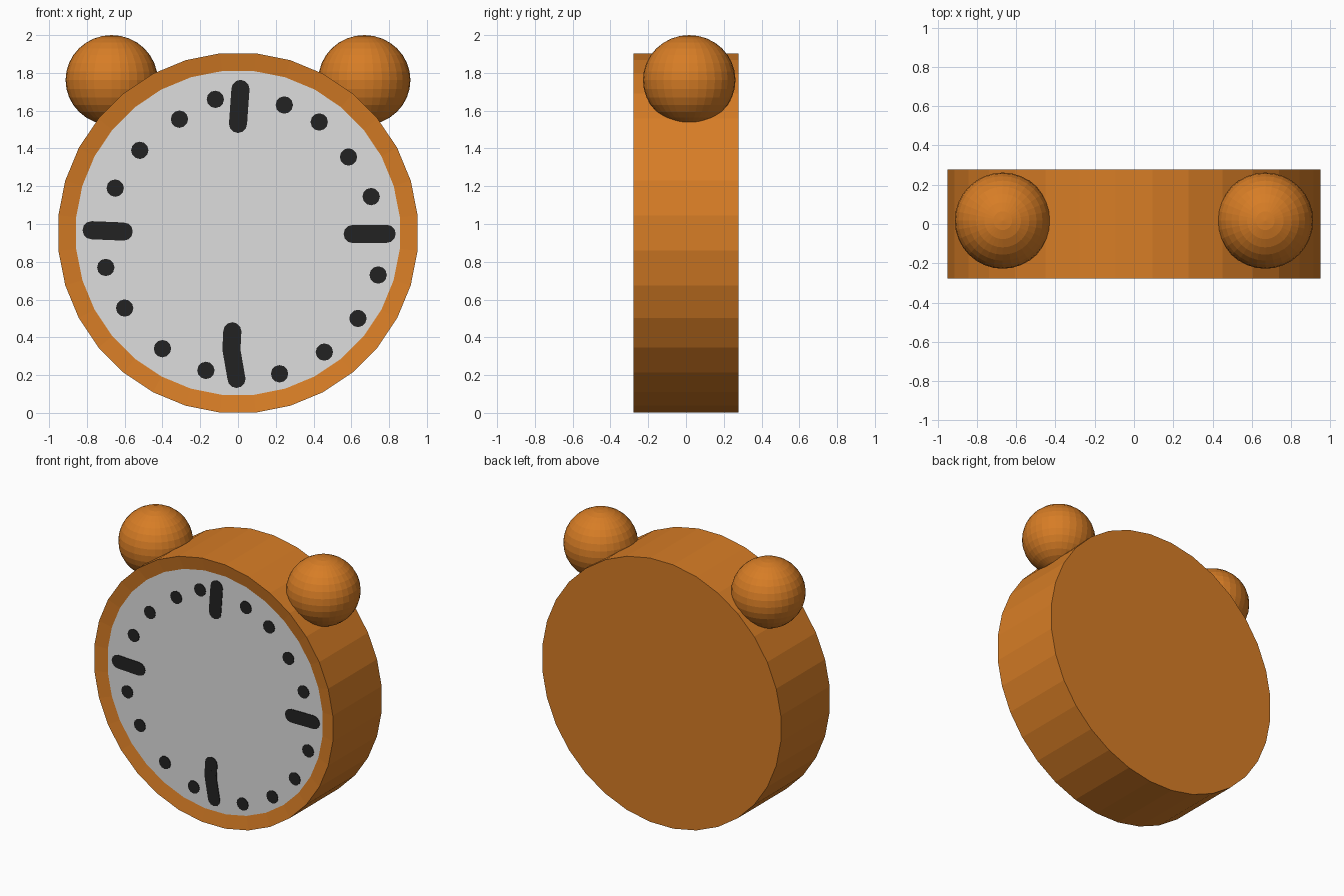
import bpy, bmesh, math
from mathutils import Vector
from mathutils.geometry import convex_hull_2d

if "Cube" in bpy.data.objects:
    bpy.data.objects.remove(bpy.data.objects["Cube"])

CZ = 0.9525          # height of the dial centre
HALF = 0.278         # half depth of the case
DIAL_Y = -0.26       # dial sits slightly behind the rim
SIDES = 32


def material(name, rgb):
    m = bpy.data.materials.new(name)
    m.diffuse_color = (*rgb, 1)
    m.use_nodes = True
    m.node_tree.nodes["Principled BSDF"].inputs["Base Color"].default_value = m.diffuse_color
    return m


orange = material("orange", (0.68, 0.205, 0.019))
grey = material("light grey", (0.73, 0.73, 0.73))
black = material("near black", (0.016, 0.016, 0.016))


def finish(bm, name, mats):
    bmesh.ops.recalc_face_normals(bm, faces=bm.faces[:])
    me = bpy.data.meshes.new(name)
    bm.to_mesh(me)
    bm.free()
    for m in mats:
        me.materials.append(m)
    ob = bpy.data.objects.new(name, me)
    bpy.context.collection.objects.link(ob)
    return ob


# Case: drum with a shallow sloping rim and the recessed dial
bm = bmesh.new()
rings = []
for apothem, y in ((0.951, HALF), (0.951, -HALF), (0.857, DIAL_Y)):
    r = apothem / math.cos(math.pi / SIDES)
    ring = []
    for i in range(SIDES):
        a = 2 * math.pi * (i + 0.5) / SIDES
        ring.append(bm.verts.new((r * math.cos(a), y, CZ + r * math.sin(a))))
    rings.append(ring)
for a, b in zip(rings, rings[1:]):
    for i in range(SIDES):
        j = (i + 1) % SIDES
        bm.faces.new((a[i], a[j], b[j], b[i]))
bm.faces.new(rings[0])
dial = bm.faces.new(rings[2])
dial.material_index = 1
finish(bm, "clock_case", [orange, grey])

# Bells: one slightly squashed ball on each side
for side, label in ((-1, "left"), (1, "right")):
    bm = bmesh.new()
    bmesh.ops.create_uvsphere(bm, u_segments=32, v_segments=16, radius=1)
    bmesh.ops.scale(bm, vec=(0.244, 0.245, 0.238), verts=bm.verts)
    bmesh.ops.translate(bm, vec=(side * 0.669, 0.017, 1.762), verts=bm.verts)
    finish(bm, "bell_" + label, [orange])


# Thin painted plate: rounded stroke around one or two points (x, z)
def stroke(bm, points, radius, front):
    cloud = [Vector((x + radius * math.cos(k * math.pi / 6),
                     z + radius * math.sin(k * math.pi / 6)))
             for x, z in points for k in range(12)]
    hull = [cloud[i] for i in convex_hull_2d(cloud)]
    lo = [bm.verts.new((p.x, DIAL_Y + 0.001, p.y)) for p in hull]
    hi = [bm.verts.new((p.x, front, p.y)) for p in hull]
    bm.faces.new(lo)
    bm.faces.new(hi)
    n = len(hull)
    for i in range(n):
        j = (i + 1) % n
        bm.faces.new((lo[i], lo[j], hi[j], hi[i]))


# Quarter-hour bars
bars = [
    [(0.013, 1.715), (0.0, 1.53)],
    [(-0.775, 0.967), (-0.605, 0.96)],
    [(0.607, 0.947), (0.787, 0.948)],
    [(-0.03, 0.432), (-0.035, 0.335), (-0.008, 0.18)],
]
bm = bmesh.new()
for path in bars:
    for n, seg in enumerate(zip(path, path[1:])):
        stroke(bm, seg, 0.048, DIAL_Y - 0.004 - 0.0005 * n)
finish(bm, "quarter_bars", [black])

# Dots between the bars
dots = [(-0.12, 1.66), (-0.31, 1.555), (-0.52, 1.39), (-0.65, 1.19),
        (-0.70, 0.77), (-0.60, 0.555), (-0.40, 0.34), (-0.17, 0.225),
        (0.22, 0.207), (0.457, 0.322), (0.635, 0.50), (0.742, 0.73),
        (0.705, 1.145), (0.585, 1.355), (0.43, 1.54), (0.245, 1.63)]
bm = bmesh.new()
for p in dots:
    stroke(bm, [p], 0.046, DIAL_Y - 0.004)
finish(bm, "minute_dots", [black])
